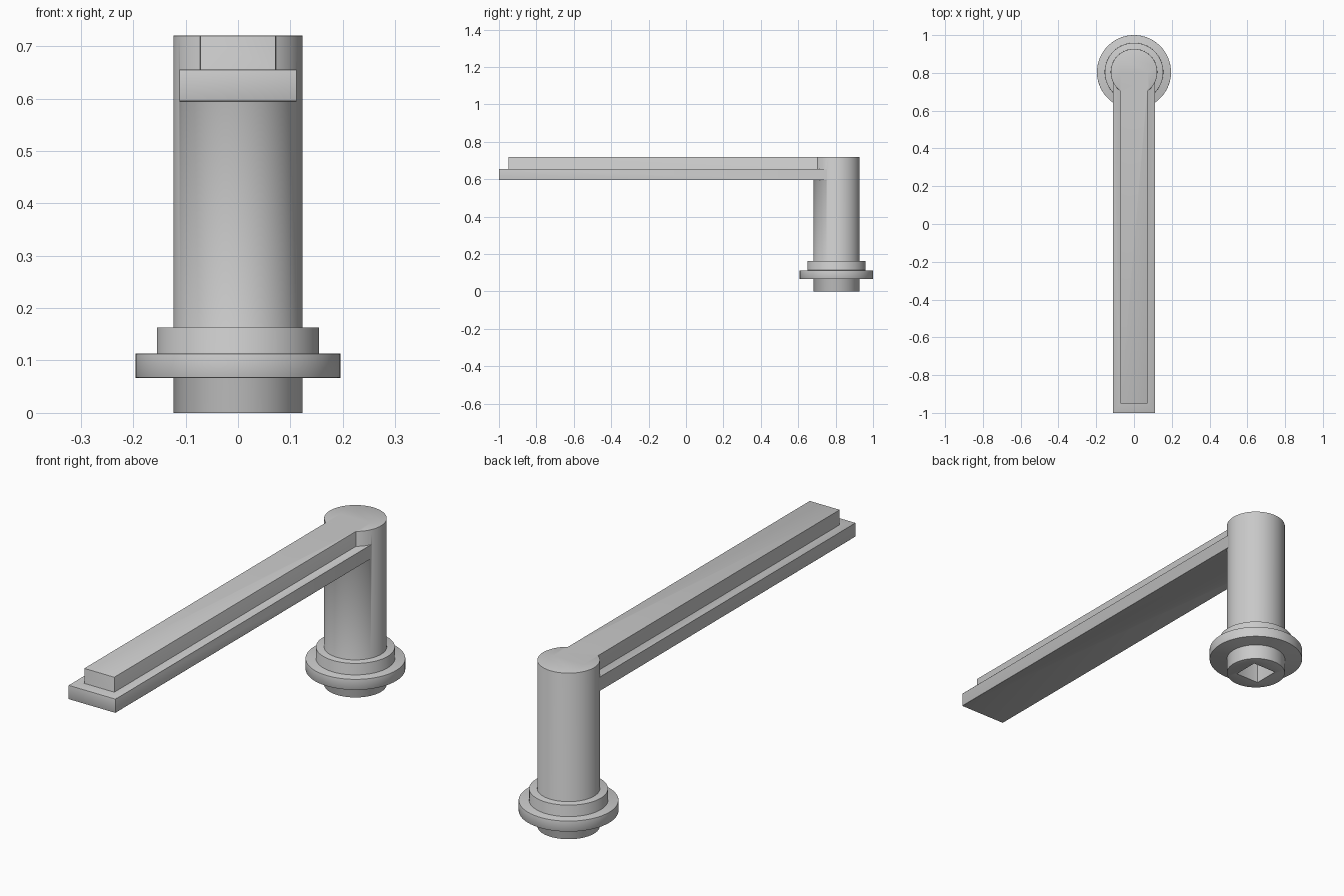
import bpy, bmesh, math

if "Cube" in bpy.data.objects:
    bpy.data.objects.remove(bpy.data.objects["Cube"])

AXIS_Y = 0.804   # centre line of the post
SEGMENTS = 96


def make_object(name, bm):
    bmesh.ops.recalc_face_normals(bm, faces=bm.faces)
    mesh = bpy.data.meshes.new(name)
    bm.to_mesh(mesh)
    bm.free()
    obj = bpy.data.objects.new(name, mesh)
    bpy.context.collection.objects.link(obj)
    return obj


def lathe(name, profile):
    """Revolve (radius, z) points around the post axis, with flat caps."""
    bm = bmesh.new()
    rings = []
    for r, z in profile:
        rings.append([bm.verts.new((r * math.cos(a), AXIS_Y + r * math.sin(a), z))
                      for a in (2 * math.pi * i / SEGMENTS for i in range(SEGMENTS))])
    for low, high in zip(rings, rings[1:]):
        for i in range(SEGMENTS):
            j = (i + 1) % SEGMENTS
            bm.faces.new((low[i], low[j], high[j], high[i]))
    bm.faces.new(rings[0])
    bm.faces.new(rings[-1])
    return make_object(name, bm)


def box(name, half_width, y0, y1, z0, z1):
    bm = bmesh.new()
    bmesh.ops.create_cube(bm, size=1)
    for v in bm.verts:
        v.co = (v.co.x * 2 * half_width,
                y0 if v.co.y < 0 else y1,
                z0 if v.co.z < 0 else z1)
    return make_object(name, bm)


def boolean(target, other, operation):
    mod = target.modifiers.new(other.name, 'BOOLEAN')
    mod.operation = operation
    mod.solver = 'EXACT'
    mod.object = other
    bpy.context.view_layer.objects.active = target
    bpy.ops.object.modifier_apply(modifier=mod.name)
    bpy.data.objects.remove(other)


# Post with flange and collar, turned as one piece
handle = lathe("lever_handle", [
    (0.123, 0), (0.123, 0.067), (0.196, 0.067), (0.196, 0.113),
    (0.155, 0.113), (0.155, 0.163), (0.123, 0.163), (0.123, 0.72)])

# Stepped lever: wide lower bar and narrow upper bar
boolean(handle, box("lower_bar", 0.112, -1.0, AXIS_Y, 0.595, 0.655), 'UNION')
boolean(handle, box("upper_bar", 0.072, -0.95, AXIS_Y, 0.62, 0.72), 'UNION')

# Square spindle socket in the underside
boolean(handle, box("socket", 0.057, AXIS_Y - 0.057, AXIS_Y + 0.057, -0.1, 0.3), 'DIFFERENCE')

# Slightly eased edges
bevel = handle.modifiers.new("eased_edges", 'BEVEL')
bevel.width = 0.003
bevel.segments = 2
bevel.limit_method = 'ANGLE'
bevel.angle_limit = math.radians(50)

bpy.ops.object.select_all(action='DESELECT')
handle.select_set(True)
bpy.context.view_layer.objects.active = handle
bpy.ops.object.modifier_apply(modifier=bevel.name)
bpy.ops.object.shade_smooth_by_angle(angle=math.radians(25))
